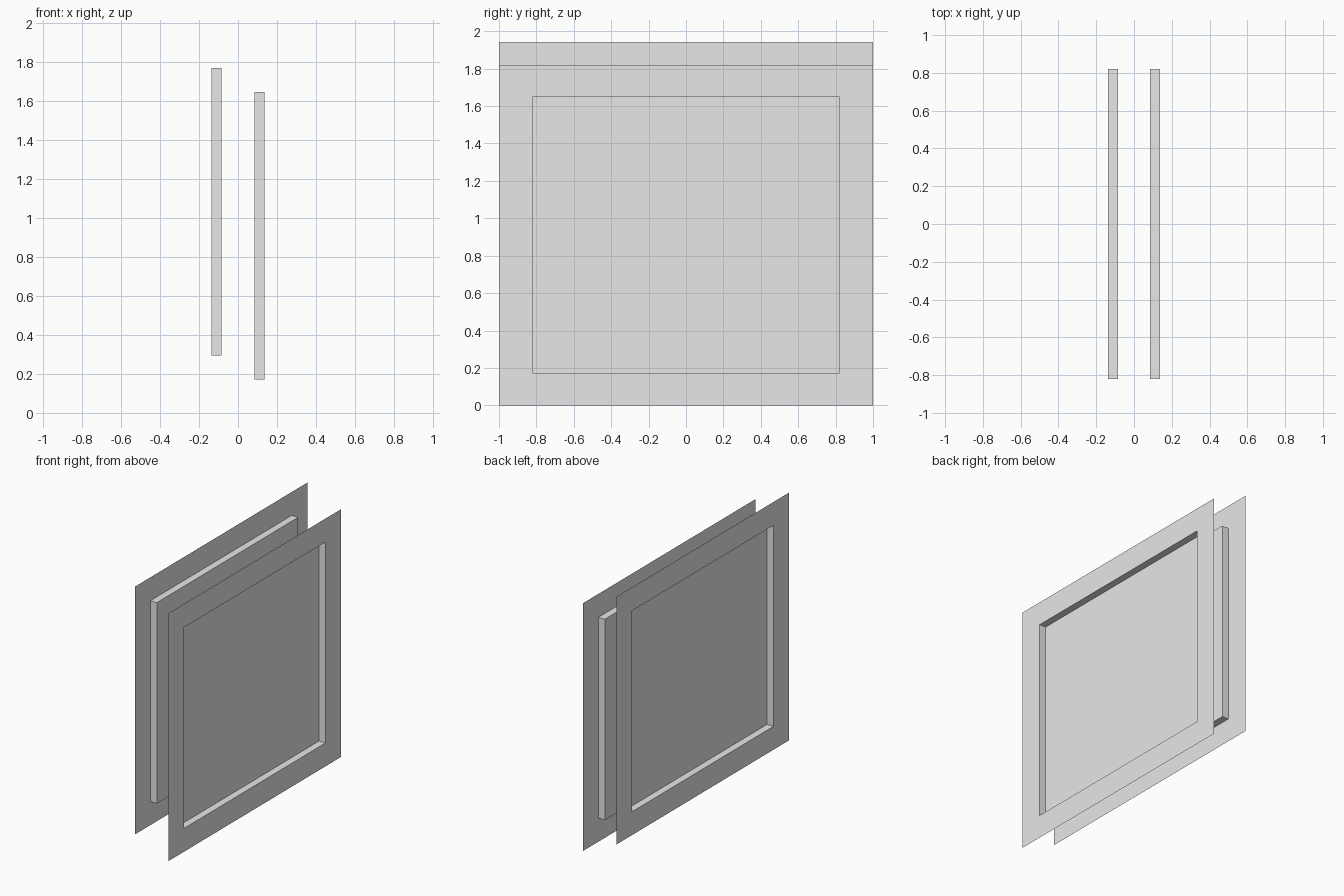
import bpy, bmesh

if "Cube" in bpy.data.objects:
    bpy.data.objects.remove(bpy.data.objects["Cube"])

grey = bpy.data.materials.new("light grey")
grey.diffuse_color = (0.8, 0.8, 0.8, 1)
grey.use_nodes = True
grey.node_tree.nodes["Principled BSDF"].inputs["Base Color"].default_value = grey.diffuse_color

HEIGHT = 1.82          # sheet height
SHEET_X, PANEL_X = 0.137, 0.085
MARGIN_Y, MARGIN_Z = 0.18, 0.172


def pressed_sheet(name, side, z0):
    """Thin sheet with a rectangular panel pressed in toward the middle."""
    def ring(x, my, mz):
        y, lo, hi = 1 - my, z0 + mz, z0 + HEIGHT - mz
        return [bm.verts.new((side * x, a, b))
                for a, b in ((-y, lo), (y, lo), (y, hi), (-y, hi))]

    bm = bmesh.new()
    outer = ring(SHEET_X, 0, 0)
    rim = ring(SHEET_X, MARGIN_Y, MARGIN_Z)
    floor = ring(PANEL_X, MARGIN_Y, MARGIN_Z)
    # flat border, then the step walls, then the panel
    for a, b in ((outer, rim), (rim, floor)):
        for i in range(4):
            j = (i + 1) % 4
            bm.faces.new((a[i], a[j], b[j], b[i]))
    bm.faces.new(floor)
    if side < 0:
        bmesh.ops.reverse_faces(bm, faces=bm.faces[:])
    mesh = bpy.data.meshes.new(name)
    bm.to_mesh(mesh)
    bm.free()
    mesh.materials.append(grey)
    bpy.context.collection.objects.link(bpy.data.objects.new(name, mesh))


# the two facing sheets, the left one set higher
pressed_sheet("right_sheet", 1, 0.0)
pressed_sheet("left_sheet", -1, 0.122)
